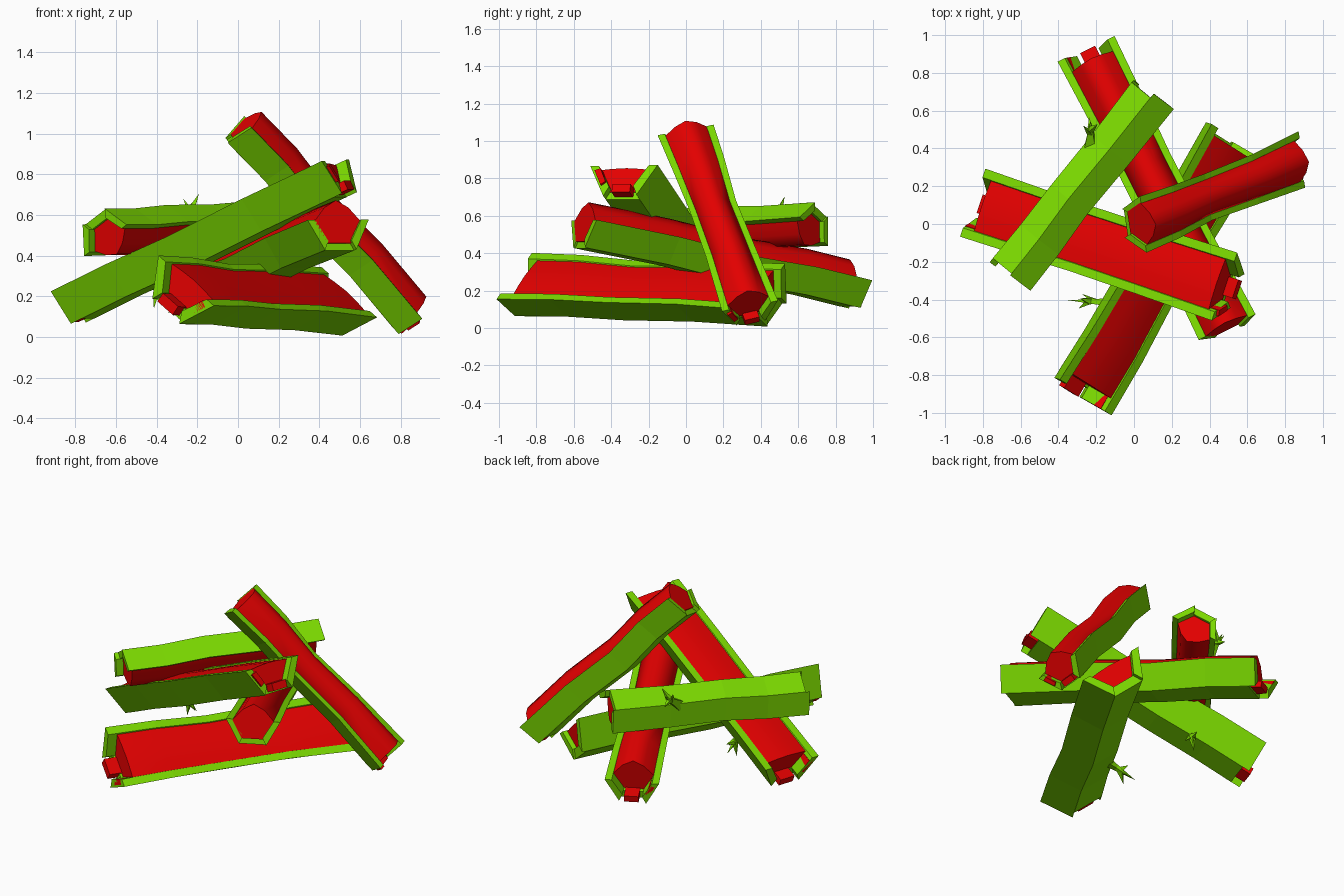
import bpy, bmesh, math
from mathutils import Vector

cube = bpy.data.objects.get("Cube")
if cube:
    bpy.data.objects.remove(cube, do_unlink=True)


def material(name, rgb):
    m = bpy.data.materials.new(name)
    m.use_nodes = True
    m.diffuse_color = (*rgb, 1)
    m.node_tree.nodes["Principled BSDF"].inputs["Base Color"].default_value = (*rgb, 1)
    return m


BARK = material("bark green", (0.2, 0.7, 0.0))
WOOD = material("wood red", (0.78, 0.0, 0.0))

# Cross-sections as (across, toward the bare side)
CORE = [(-.115, 0), (-.06, .062), (0, .095), (.06, .062), (.115, 0), (.062, -.1), (-.062, -.1)]
SIDE = [(.15, .005), (.075, -.132), (.055, -.09), (.112, .005)]
MIRRORED = [(-x, y) for x, y in SIDE]
BASE = [(-.075, -.132), (.075, -.132), (.055, -.09), (-.055, -.09)]
TOOTH = [(-.045, -.122), (.035, -.122), (.035, -.085), (-.045, -.085)]
SIDE_TOOTH = [(.125, -.02), (.09, -.085), (.07, -.07), (.1, -.01)]

# Rings along a log: position, width factor, sideways drift
RINGS = [(0, 1, 0), (.2, .93, .012), (.42, .82, -.012), (.7, .87, .012), (1, 1, 0)]


def finish(bm, name, mat, smooth=False):
    bmesh.ops.recalc_face_normals(bm, faces=bm.faces[:])
    mesh = bpy.data.meshes.new(name)
    bm.to_mesh(mesh)
    bm.free()
    mesh.materials.append(mat)
    ob = bpy.data.objects.new(name, mesh)
    bpy.context.collection.objects.link(ob)
    if smooth:
        bpy.ops.object.select_all(action='DESELECT')
        ob.select_set(True)
        bpy.context.view_layer.objects.active = ob
        bpy.ops.object.shade_smooth_by_angle(angle=math.radians(65))


class Log:
    def __init__(self, start, end, bare, size, waist):
        self.start, self.end = Vector(start), Vector(end)
        self.axis = (self.end - self.start).normalized()
        n = Vector(bare)
        self.n = (n - self.axis * n.dot(self.axis)).normalized()
        self.u = self.axis.cross(self.n)
        self.size, self.waist = size, waist

    def point(self, p, t, factor, drift, slide):
        w = self.size * (1 + (factor - 1) * self.waist)
        c = self.start.lerp(self.end, t) + self.axis * slide
        return c + self.u * (p[0] * w) + self.n * (p[1] * self.size + drift * self.waist)

    def loft(self, bm, profile, rings, trim):
        """Skin a closed profile along the rings, cap both ends, trim each end inward."""
        loops = []
        for i, (t, f, d) in enumerate(rings):
            slide = trim[0] if i == 0 else -trim[1] if i == len(rings) - 1 else 0
            loops.append([bm.verts.new(self.point(p, t, f, d, slide)) for p in profile])
        k = len(profile)
        for a, b in zip(loops, loops[1:]):
            for j in range(k):
                bm.faces.new((a[j], a[(j + 1) % k], b[(j + 1) % k], b[j]))
        bm.faces.new(loops[0])
        bm.faces.new(loops[-1])

    def build(self, name, bulge, core_trim, broken):
        # Bare core, rounded or split flat
        bm = bmesh.new()
        core = [(x, y * bulge if y > 0 else y) for x, y in CORE]
        self.loft(bm, core, RINGS, core_trim)
        finish(bm, name + "_core", WOOD, True)
        # Three bark planks, the middle one short at broken ends
        bm = bmesh.new()
        short = [.045 if e in broken else .012 for e in (0, 1)]
        self.loft(bm, SIDE, RINGS, (-.015, .0))
        self.loft(bm, MIRRORED, RINGS, (.0, -.015))
        self.loft(bm, BASE, RINGS, short)
        finish(bm, name + "_bark", BARK)
        # Splinters of wood at the broken ends
        if broken:
            bm = bmesh.new()
            for e in broken:
                for prof, out in ((TOOTH, .02), (SIDE_TOOTH, .015)):
                    trim = (-.1, -out) if e else (-out, -.1)
                    self.loft(bm, prof, [(e, 1, 0), (e, 1, 0)], trim)
            finish(bm, name + "_splinters", WOOD)


def twig(name, base, direction, length):
    """A tapered stub that forks into three thorns."""
    bm = bmesh.new()
    base, d = Vector(base), Vector(direction).normalized()
    side = d.orthogonal().normalized()
    other = d.cross(side)

    def thorn(a, b, r):
        ax = (b - a).normalized()
        s = ax.orthogonal().normalized()
        q = ax.cross(s)
        ring = [bm.verts.new(a + (s * math.cos(k * math.pi / 2) + q * math.sin(k * math.pi / 2)) * r)
                for k in range(4)]
        tip = bm.verts.new(b)
        bm.faces.new(ring)
        for k in range(4):
            bm.faces.new((ring[k], ring[(k + 1) % 4], tip))

    thorn(base, base + d * length, .045)
    fork = base + d * length * .65
    thorn(fork, fork + d * .07 + side * .06, .022)
    thorn(fork, fork + d * .04 - side * .05 + other * .03, .022)
    thorn(fork - d * .03, fork + d * .05 - other * .05, .02)
    finish(bm, name, BARK)


# Start, end, bare-side direction, size, waist strength, core bulge, core trim, broken ends
LOGS = {
    "back_log": ((-.25, .92, .25), (.49, -.54, .57), (0, 0, 1), 1.1, .6, 1, (.07, .0), (0,)),
    "bark_up_log": ((-.65, -.27, .48), (.1, .68, .52), (.4, -.32, -.86), 1.0, .5, .9, (.03, .03), ()),
    "leaning_log": ((-.845, .11, .225), (.475, -.33, .86), (0, 0, 1), 1.28, .3, .1, (.05, .04), (0, 1)),
    "ground_log": ((-.255, -.91, .272), (.54, .43, .215), (.53, -.28, .8), 1.38, .55, .1, (.06, .03), (0,)),
    "top_log": ((.05, 0, 1.05), (.88, .34, .12), (.75, -.04, .66), 1.02, .9, .9, (0, .03), (1,)),
}
for name, (start, end, bare, size, waist, bulge, trim, broken) in LOGS.items():
    Log(start, end, bare, size, waist).build(name, bulge, trim, broken)

twig("bark_up_twig", (-.23, .41, .56), (0, .75, .55), .17)
twig("leaning_twig", (-.45, -.02, .36), (.3, .5, -.8), .25)
twig("ground_twig", (-.02, -.42, .2), (-1, .05, -.25), .34)
